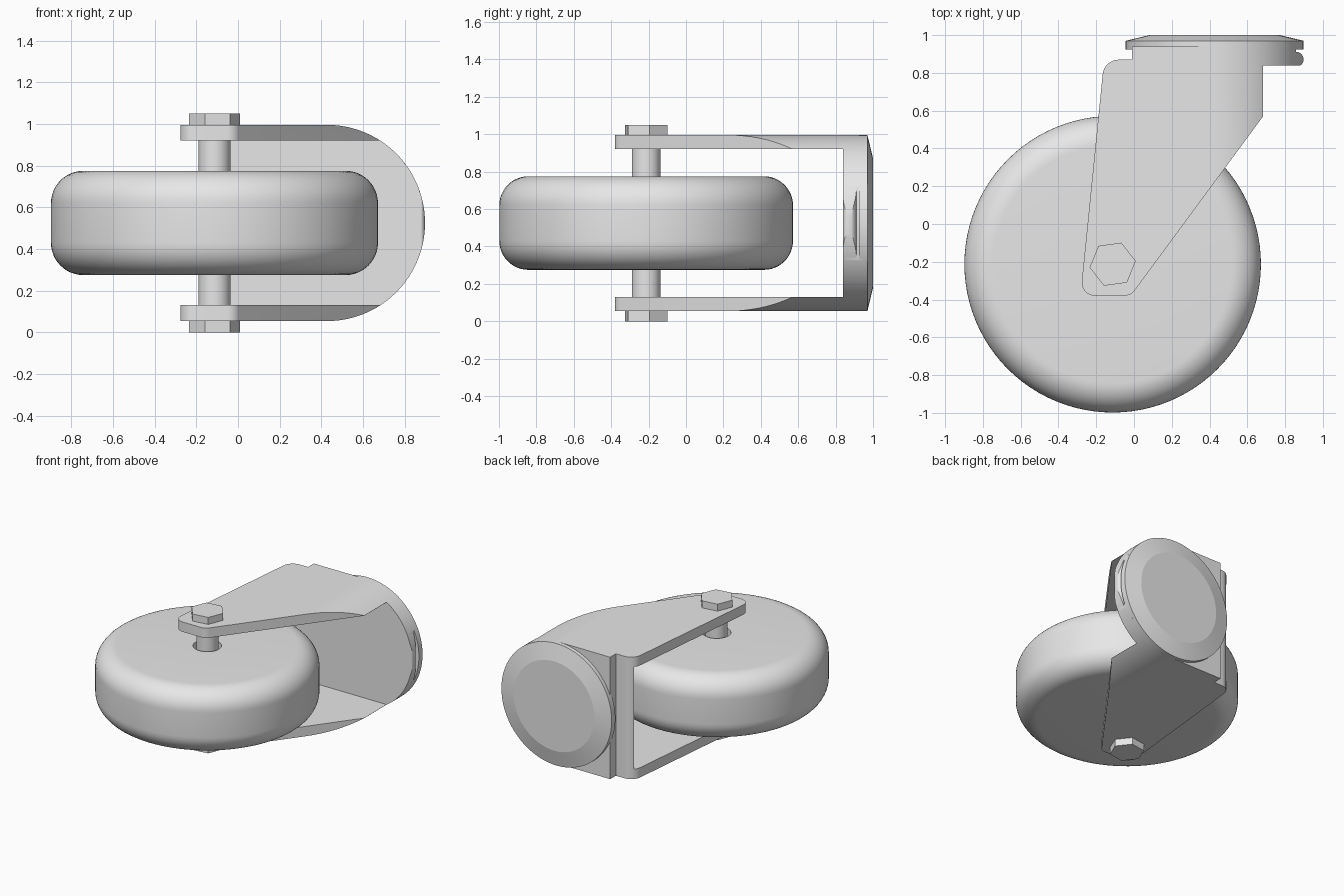
import bpy, bmesh, math
from math import sin, cos, pi
from mathutils import Vector, Matrix

if "Cube" in bpy.data.objects:
    bpy.data.objects.remove(bpy.data.objects["Cube"])

MID = 0.525                      # height of the plane of symmetry
AXLE = Vector((-0.113, -0.213))  # wheel axis in plan
HEAD = 0.427                     # x of the swivel axis
HEAD_R = 0.471

grey = bpy.data.materials.new("plain grey")
grey.use_nodes = True
grey.diffuse_color = (0.8, 0.8, 0.8, 1)
grey.node_tree.nodes["Principled BSDF"].inputs["Base Color"].default_value = (0.8, 0.8, 0.8, 1)


def finish(name, bm):
    bmesh.ops.recalc_face_normals(bm, faces=bm.faces[:])
    mesh = bpy.data.meshes.new(name)
    bm.to_mesh(mesh)
    bm.free()
    mesh.materials.append(grey)
    ob = bpy.data.objects.new(name, mesh)
    bpy.context.scene.collection.objects.link(ob)
    return ob


def activate(ob):
    bpy.ops.object.select_all(action='DESELECT')
    ob.select_set(True)
    bpy.context.view_layer.objects.active = ob


def smooth(ob, angle=30):
    activate(ob)
    bpy.ops.object.shade_smooth_by_angle(angle=math.radians(angle))


def prism(name, points, along, lo, hi):
    """Extrude a plan outline along z, or an x-z outline along y."""
    def place(p, d):
        return (p[0], p[1], d) if along == 'z' else (p[0], d, p[1])
    bm = bmesh.new()
    face = bm.faces.new([bm.verts.new(place(p, lo)) for p in points])
    new = bmesh.ops.extrude_face_region(bm, geom=[face])["geom"]
    verts = [g for g in new if isinstance(g, bmesh.types.BMVert)]
    bmesh.ops.translate(bm, verts=verts, vec=place((0, 0), hi - lo))
    return finish(name, bm)


def fillet(corners, steps=8):
    """Round the corners (x, y, radius) of an outline."""
    out = []
    for i, (x, y, r) in enumerate(corners):
        c = Vector((x, y))
        if not r:
            out.append(c)
            continue
        a = (Vector(corners[i - 1][:2]) - c).normalized()
        b = (Vector(corners[(i + 1) % len(corners)][:2]) - c).normalized()
        half = a.angle(b) / 2
        centre = c + (a + b).normalized() * r / sin(half)
        start = c + a * r / math.tan(half) - centre
        end = c + b * r / math.tan(half) - centre
        sweep = start.angle_signed(end)
        for k in range(steps + 1):
            t = -sweep * k / steps
            out.append(centre + Matrix.Rotation(t, 2) @ start)
    return out


def lathe(name, profile, origin, axis, steps=96):
    """Turn a closed (radius, distance) profile about an axis through origin."""
    bm = bmesh.new()
    rings = []
    for i in range(steps):
        a = 2 * pi * i / steps
        ring = []
        for r, d in profile:
            u, v = r * cos(a), r * sin(a)
            off = (u, v, d) if axis == 'z' else (u, d, v)
            ring.append(bm.verts.new(Vector(origin) + Vector(off)))
        rings.append(ring)
    n = len(profile)
    for i in range(steps):
        p, q = rings[i], rings[(i + 1) % steps]
        for j in range(n):
            k = (j + 1) % n
            if profile[j][0] or profile[k][0]:
                bm.faces.new((p[j], p[k], q[k], q[j]))
    bmesh.ops.remove_doubles(bm, verts=bm.verts[:], dist=1e-5)
    return finish(name, bm)


def combine(ob, cutter, operation):
    mod = ob.modifiers.new("cut", 'BOOLEAN')
    mod.operation = operation
    mod.solver = 'EXACT'
    mod.object = cutter
    activate(ob)
    bpy.ops.object.modifier_apply(modifier=mod.name)
    bpy.data.objects.remove(cutter)


# Wheel with rounded shoulders and a clearance bore
half = 0.25
tread = fillet([(0.1, -half, 0), (0.785, -half, 0.155),
                (0.785, half, 0.155), (0.1, half, 0)], 12)
wheel = lathe("wheel", [tuple(p) for p in tread], (*AXLE, MID), 'z')
smooth(wheel)

# Axle pin
axle = lathe("axle", [(0, -0.43), (0.077, -0.43), (0.077, 0.43), (0, 0.43)],
             (*AXLE, MID), 'z', 48)
smooth(axle)

# Hexagonal bolt heads
hexagon = [AXLE + 0.123 * Vector((cos(a), sin(a)))
           for a in (math.radians(8) + i * pi / 3 for i in range(6))]
prism("lower_bolt_head", hexagon, 'z', 0, 0.06)
prism("upper_bolt_head", hexagon, 'z', 0.99, 1.05)

# Fork: side outline, trimmed to a round-ended envelope and hollowed
outline = fillet([(-0.284, -0.38, 0.07), (-0.017, -0.38, 0.07),
                  (0.682, 0.568, 0), (0.682, 0.837, 0),
                  (0.897, 0.837, 0.03), (0.897, 0.912, 0.04),
                  (0.857, 0.912, 0), (0.857, 0.94, 0),
                  (-0.01, 0.94, 0), (-0.01, 0.87, 0),
                  (-0.158, 0.87, 0.085)])
fork = prism("fork", outline, 'z', -0.2, 1.3)
arc = [(HEAD + HEAD_R * cos(a), MID + HEAD_R * sin(a))
       for a in (-pi / 2 + pi * i / 64 for i in range(65))]
envelope = prism("envelope", arc + [(-0.6, MID + HEAD_R), (-0.6, MID - HEAD_R)], 'y', -1, 1.2)
combine(fork, envelope, 'INTERSECT')
gap = prism("gap", [(-1, 0.13), (1.5, 0.13), (1.5, 0.92), (-1, 0.92)], 'y', -1.3, 0.84)
combine(fork, gap, 'DIFFERENCE')
smooth(fork, 25)

# Swivel disc with a shallow bevelled face
disc = lathe("swivel_disc", [(0, 0.925), (HEAD_R, 0.925), (HEAD_R, 0.97),
                             (0.345, 1.0), (0, 1.0)], (HEAD, 0, MID), 'y')
smooth(disc, 10)
